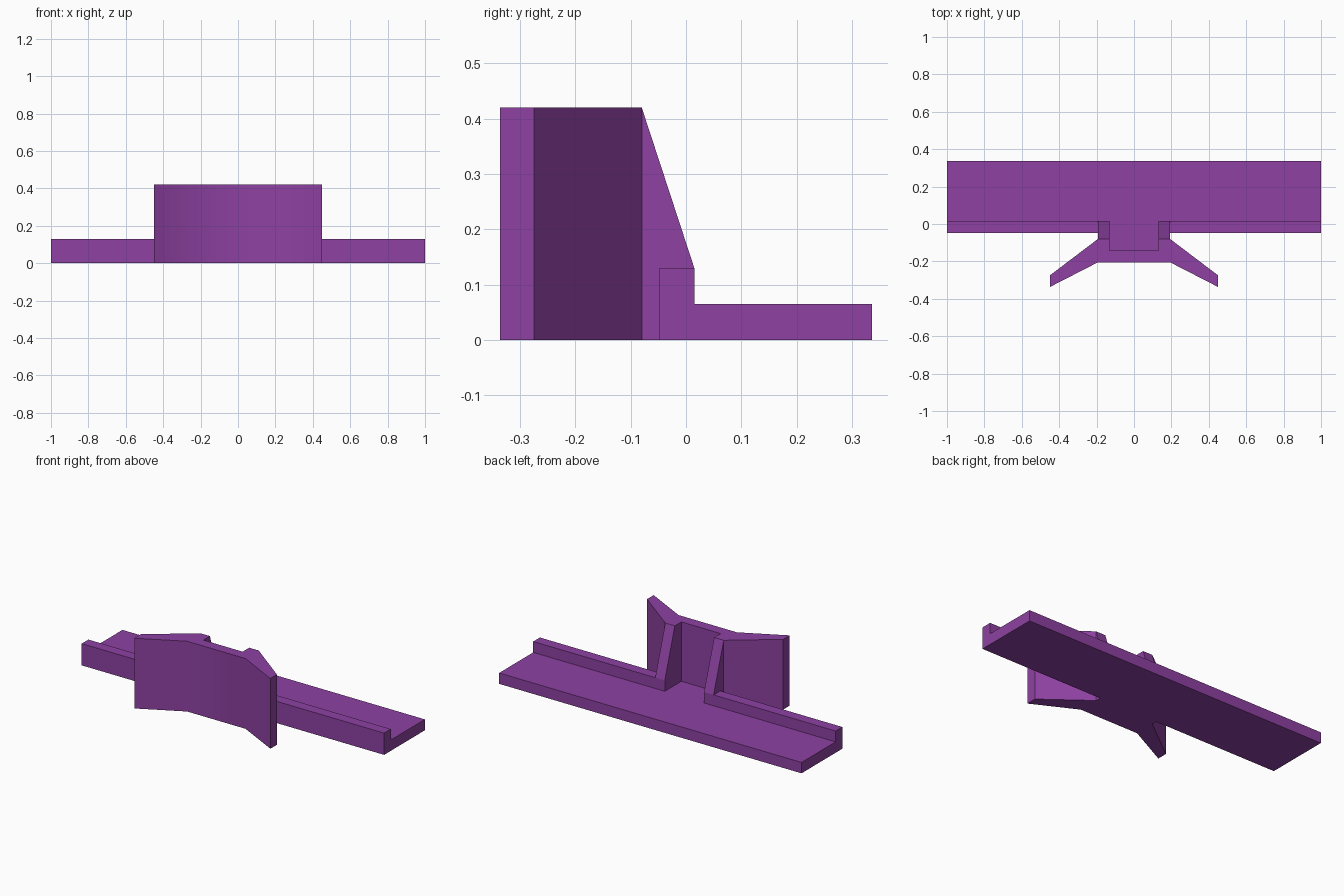
import bpy, bmesh
from mathutils import Vector

cube = bpy.data.objects.get("Cube")
if cube:
    bpy.data.objects.remove(cube, do_unlink=True)

# Single flat colour
purple = bpy.data.materials.new("purple")
purple.use_nodes = True
COLOUR = (0.27, 0.053, 0.36, 1.0)
purple.diffuse_color = COLOUR
purple.node_tree.nodes["Principled BSDF"].inputs["Base Color"].default_value = COLOUR


def prism(name, points, depth):
    """Extrude a closed outline of 3D points along the depth vector."""
    bm = bmesh.new()
    face = bm.faces.new([bm.verts.new(p) for p in points])
    ext = bmesh.ops.extrude_face_region(bm, geom=[face], use_keep_orig=True)
    moved = [g for g in ext["geom"] if isinstance(g, bmesh.types.BMVert)]
    bmesh.ops.translate(bm, verts=moved, vec=Vector(depth))
    bmesh.ops.recalc_face_normals(bm, faces=bm.faces)
    mesh = bpy.data.meshes.new(name)
    bm.to_mesh(mesh)
    bm.free()
    mesh.materials.append(purple)
    obj = bpy.data.objects.new(name, mesh)
    bpy.context.collection.objects.link(obj)
    return obj


def mirrored(half):
    """Complete a right-hand outline with its reflection in x."""
    return half + [(-x, y) for x, y in reversed(half)]


def plan(name, half, height):
    return prism(name, [(x, y, 0) for x, y in mirrored(half)], (0, 0, height))


def section(name, profile, x0, x1):
    return prism(name, [(x0, y, z) for y, z in profile], (x1 - x0, 0, 0))


SLOT, GUSSET, FLOOR, LIP, TOP = 0.13, 0.193, 0.065, 0.13, 0.42
BACK = 0.015      # rear face of the lip

# Thin floor with a tongue running forward into the slot
plan("base_plate", [(SLOT, -0.142), (SLOT, BACK), (1.0, BACK), (1.0, 0.337)], FLOOR)

# Swept front wall, notched behind its middle
wall = plan("swept_wall", [(0.193, -0.205), (0.45, -0.337), (0.45, -0.275),
                           (GUSSET, -0.08), (SLOT, -0.08), (SLOT, -0.142)], TOP)
bpy.context.view_layer.objects.active = wall
wall.select_set(True)
bpy.ops.object.shade_smooth_by_angle()

# Raised lips and sloping gussets on both sides
for side, s in (("left", 1), ("right", -1)):
    section(side + "_lip", [(-0.048, 0), (BACK, 0), (BACK, LIP), (-0.048, LIP)],
            s * GUSSET, s * 1.0)
    section(side + "_gusset", [(-0.08, 0), (BACK, 0), (BACK, LIP), (-0.08, TOP)],
            s * SLOT, s * GUSSET)
